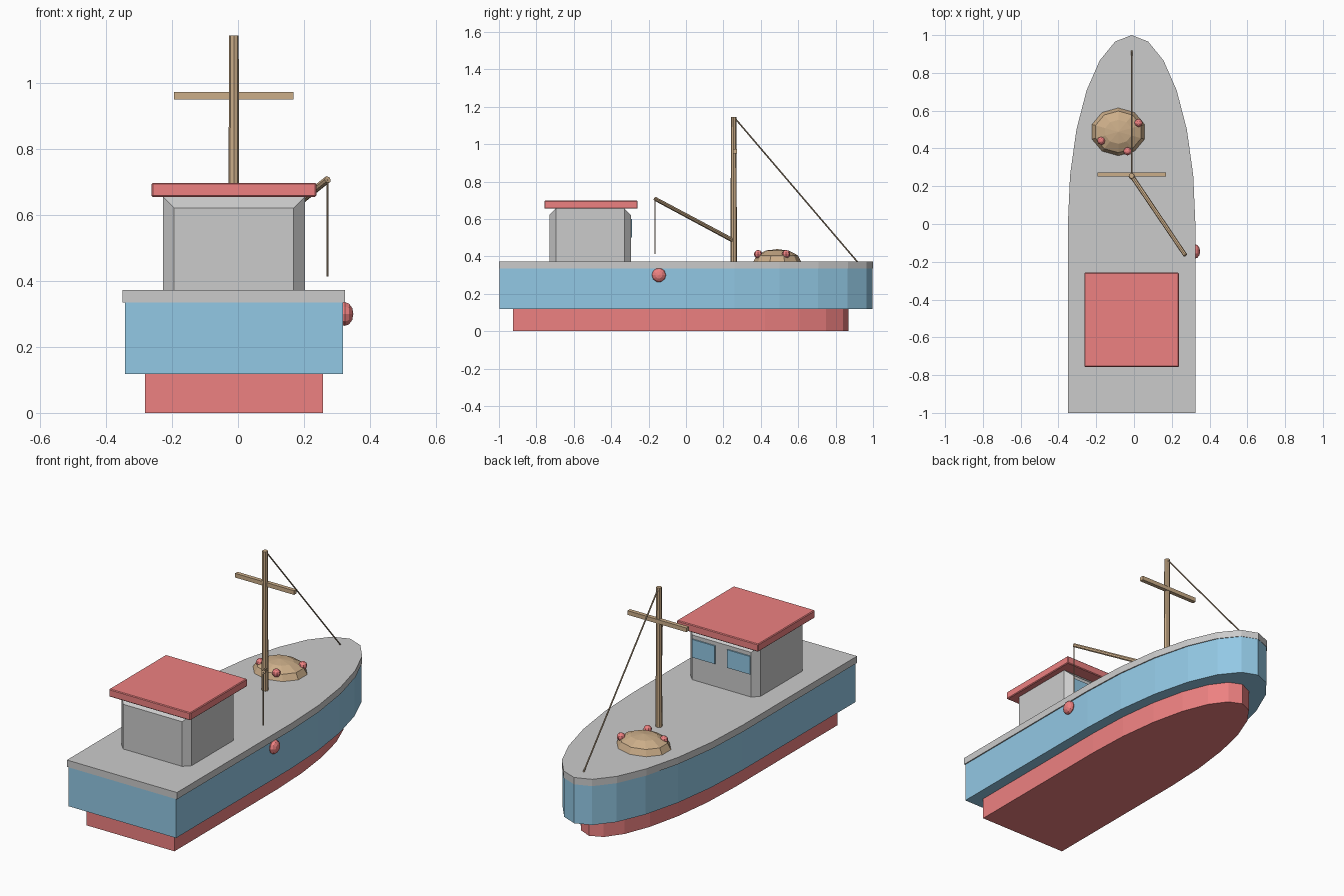
import bpy, bmesh
from math import sin, cos, pi
from mathutils import Vector, Matrix

if "Cube" in bpy.data.objects:
    bpy.data.objects.remove(bpy.data.objects["Cube"])

CX = -0.0125  # centreline of the boat


def material(name, rgb):
    m = bpy.data.materials.new(name)
    m.diffuse_color = (*rgb, 1)
    m.use_nodes = True
    m.node_tree.nodes["Principled BSDF"].inputs["Base Color"].default_value = m.diffuse_color
    return m


RED = material("red", (0.85, 0.22, 0.22))
BLUE = material("blue", (0.29, 0.58, 0.78))
WOOD = material("wood", (0.60, 0.42, 0.25))
ROPE = material("rope", (0.40, 0.30, 0.20))


def finish(bm, name, mat=None):
    bmesh.ops.recalc_face_normals(bm, faces=bm.faces)
    me = bpy.data.meshes.new(name)
    bm.to_mesh(me)
    bm.free()
    ob = bpy.data.objects.new(name, me)
    bpy.context.collection.objects.link(ob)
    if mat:
        me.materials.append(mat)
    return ob


def hull(name, half_w, length, y0, z0, z1, mat=None):
    """Straight sides behind y0, half-ellipse bow in front, extruded upward."""
    bm = bmesh.new()
    pts = [(half_w * cos(i * pi / 12), length * sin(i * pi / 12)) for i in range(13)]
    pts += [(-half_w, -length), (half_w, -length)]
    face = bm.faces.new([bm.verts.new((CX + x, y0 + y, z0)) for x, y in pts])
    ext = bmesh.ops.extrude_face_region(bm, geom=[face])
    top = [g for g in ext["geom"] if isinstance(g, bmesh.types.BMVert)]
    bmesh.ops.translate(bm, verts=top, vec=(0, 0, z1 - z0))
    return finish(bm, name, mat)


def box_mesh(lo, hi):
    bm = bmesh.new()
    lo, hi = Vector(lo), Vector(hi)
    m = Matrix.Translation((lo + hi) / 2) @ Matrix.Diagonal((*(hi - lo), 1))
    bmesh.ops.create_cube(bm, size=1, matrix=m)
    return bm


def rod(name, a, b, r1, r2, mat, sides=8):
    bm = bmesh.new()
    a, b = Vector(a), Vector(b)
    d = b - a
    m = Matrix.Translation((a + b) / 2) @ d.to_track_quat("Z", "Y").to_matrix().to_4x4()
    bmesh.ops.create_cone(bm, cap_ends=True, segments=sides, radius1=r1, radius2=r2,
                          depth=d.length, matrix=m)
    return finish(bm, name, mat)


def ball(name, c, radii, mat, seg=8, rings=6, rot=None):
    bm = bmesh.new()
    m = Matrix.Translation(c) @ Matrix.Diagonal((*radii, 1)) @ (rot or Matrix())
    bmesh.ops.create_uvsphere(bm, u_segments=seg, v_segments=rings, radius=1, matrix=m)
    return finish(bm, name, mat)


# Hull: keel, side planking, deck
hull("lower_hull", 0.27, 0.8975, -0.0275, 0, 0.118, RED)
hull("upper_hull", 0.331, 0.998, 0, 0.118, 0.335, BLUE)
hull("deck", 0.3375, 1.0, 0, 0.335, 0.373)

# Cabin with bevelled front and back faces
bm = box_mesh((CX - 0.215, -0.73, 0.336), (CX + 0.215, -0.295, 0.655))
ends = {e for f in bm.faces if abs(f.normal.y) > 0.9 for e in f.edges}
bmesh.ops.bevel(bm, geom=list(ends), offset=0.034, segments=1, affect="EDGES")
finish(bm, "cabin")

# Cabin roof
bm = box_mesh((CX - 0.25, -0.757, 0.655), (CX + 0.25, -0.258, 0.698))
bmesh.ops.bevel(bm, geom=bm.edges[:], offset=0.004, segments=1, affect="EDGES")
finish(bm, "cabin_roof", RED)

# Windows facing the bow
for i, s in enumerate((-1, 1)):
    x = CX + s * 0.108
    finish(box_mesh((x - 0.07, -0.30, 0.5), (x + 0.07, -0.288, 0.6)), f"window_{i + 1}", BLUE)

# Mast, yard, boom and rigging
rod("mast", (CX, 0.255, 0.36), (CX, 0.255, 1.145), 0.0175, 0.0145, WOOD)
finish(box_mesh((CX - 0.181, 0.251, 0.95), (CX + 0.181, 0.273, 0.973)), "yard", WOOD)
tip = (0.272, -0.166, 0.708)
rod("boom", (CX, 0.255, 0.483), tip, 0.012, 0.011, WOOD)
rod("boom_line", tip, (tip[0], tip[1], 0.413), 0.0035, 0.0035, ROPE, 6)
rod("forestay", (CX, 0.262, 1.138), (CX, 0.917, 0.37), 0.004, 0.004, ROPE, 6)

# Heap of netting with floats
ball("net_heap", (-0.083, 0.488, 0.372), (0.147, 0.127, 0.067), WOOD, 10, 6)
for i, (x, y) in enumerate(((0.024, 0.535), (-0.173, 0.441), (-0.034, 0.385))):
    ball(f"net_float_{i + 1}", (x, y, 0.412), (0.022, 0.022, 0.022), RED)

# Fender on the starboard side
ball("fender", (0.324, -0.145, 0.3), (0.026, 0.038, 0.038), RED, 10, 6, Matrix.Rotation(pi / 2, 4, "Y"))
